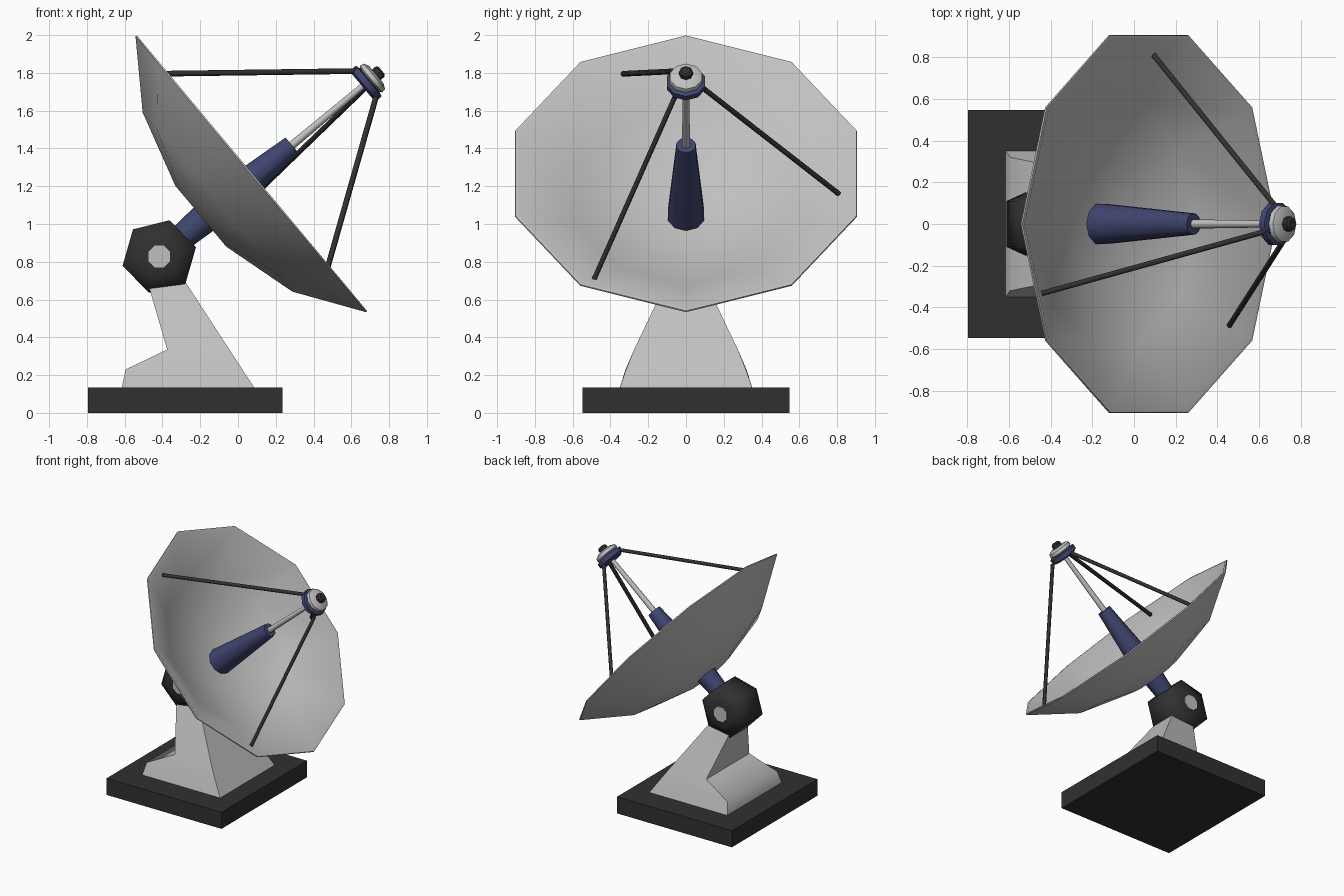
import bpy, bmesh, math
from mathutils import Matrix, Vector

cube = bpy.data.objects.get("Cube")
if cube:
    bpy.data.objects.remove(cube, do_unlink=True)


def material(name, rgb):
    m = bpy.data.materials.new(name)
    m.use_nodes = True
    m.diffuse_color = (*rgb, 1)
    m.node_tree.nodes["Principled BSDF"].inputs["Base Color"].default_value = (*rgb, 1)
    return m


GREY = material("light grey", (0.53, 0.53, 0.53))
DARK = material("charcoal", (0.03, 0.03, 0.03))
BLUE = material("navy blue", (0.05, 0.06, 0.16))


def finish(name, bm, mat, angle):
    """Turn a bmesh into a shaded object."""
    bmesh.ops.remove_doubles(bm, verts=bm.verts, dist=1e-5)
    bmesh.ops.recalc_face_normals(bm, faces=bm.faces)
    mesh = bpy.data.meshes.new(name)
    bm.to_mesh(mesh)
    bm.free()
    mesh.materials.append(mat)
    ob = bpy.data.objects.new(name, mesh)
    bpy.context.collection.objects.link(ob)
    bpy.ops.object.select_all(action="DESELECT")
    ob.select_set(True)
    bpy.context.view_layer.objects.active = ob
    bpy.ops.object.shade_smooth_by_angle(angle=math.radians(angle))
    return ob


def loft(name, rings, mat, angle):
    """Skin a stack of equal-length rings and cap both ends."""
    bm = bmesh.new()
    loops = [[bm.verts.new(p) for p in ring] for ring in rings]
    n = len(loops[0])
    for a, b in zip(loops, loops[1:]):
        for i in range(n):
            j = (i + 1) % n
            bm.faces.new((a[i], a[j], b[j], b[i]))
    bm.faces.new(loops[0])
    bm.faces.new(loops[-1])
    return finish(name, bm, mat, angle)


def lathe(name, profile, frame, sides, mat, angle=50, phase=0):
    """Turn (radius, height) pairs about the frame's z axis."""
    steps = [phase + math.tau * i / sides for i in range(sides)]
    rings = [[frame @ Vector((r * math.cos(a), r * math.sin(a), h)) for a in steps]
             for r, h in profile]
    return loft(name, rings, mat, angle)


def frame_at(origin, axis, up):
    """Frame with z along axis and x close to up."""
    z = Vector(axis).normalized()
    y = z.cross(Vector(up)).normalized()
    rot = Matrix((y.cross(z), y, z)).transposed().to_4x4()
    return Matrix.Translation(origin) @ rot


# Base slab
bm = bmesh.new()
bmesh.ops.create_cube(bm, size=1, matrix=Matrix.Translation((-0.28, 0, 0.0675))
                      @ Matrix.Diagonal((1.03, 1.095, 0.135, 1)))
finish("base_slab", bm, DARK, 30)

# Pedestal: rear x, rear half width, front x, front half width, rear z, front z
levels = [(-0.615, 0.35, 0.085, 0.35, 0.135, 0.135),
          (-0.595, 0.32, 0.02, 0.315, 0.23, 0.235),
          (-0.375, 0.275, -0.045, 0.275, 0.335, 0.335),
          (-0.475, 0.11, -0.27, 0.11, 0.68, 0.68),
          (-0.48, 0.09, -0.31, 0.09, 0.74, 0.74)]
loft("pedestal", [[(rx, -rw, rz), (fx, -fw, fz), (fx, fw, fz), (rx, rw, rz)]
                  for rx, rw, fx, fw, rz, fz in levels], GREY, 60)

# Pivot hub with a light cap on each side
hub = frame_at((-0.417, 0, 0.828), (0, -1, 0), (1, 0, 0))
lathe("pivot_hub", [(0.11, -0.15), (0.2, -0.11), (0.2, 0.11), (0.11, 0.15)],
      hub, 6, DARK, 70, math.radians(14))
for side, h in (("front", 0.148), ("rear", -0.156)):
    lathe(side + "_pivot_cap", [(0.062, h), (0.062, h + 0.008)], hub, 8, GREY, 30,
          math.pi / 8)

# Dish shell, ten sided
tilt = (0.767, 0, 0.641)
up = (-0.641, 0, 0.767)
dish = frame_at((0.0725, 0, 1.2675), tilt, up)
lathe("dish", [(0.001, -0.352), (0.21, -0.352), (0.618, -0.236), (0.952, -0.006),
               (0.95, 0.002), (0.932, 0.002), (0.6, -0.208), (0.205, -0.325),
               (0.001, -0.325)], dish, 10, GREY, 45)

# Parts along the boresight
axis = frame_at((0.0866, 0, 1.2505), tilt, up)
lathe("rear_shaft", [(0.066, -0.56), (0.082, -0.33)], axis, 10, BLUE)
lathe("feed_cone", [(0.102, -0.34), (0.098, -0.27), (0.053, 0.26)], axis, 10, BLUE)
lathe("feed_rod", [(0.022, 0.25), (0.016, 0.77)], axis, 8, GREY)
lathe("receiver_collar", [(0.085, 0.745), (0.106, 0.757), (0.106, 0.79), (0.08, 0.796)],
      axis, 10, BLUE, 40)
lathe("receiver_head", [(0.07, 0.79), (0.092, 0.805), (0.088, 0.828), (0.06, 0.842)],
      axis, 10, GREY, 40)
lathe("receiver_tip", [(0.036, 0.83), (0.036, 0.868), (0.024, 0.878)], axis, 8, DARK, 40)

# Three support struts
struts = {"upper": ((-0.45, -0.335, 1.795), (0.65, -0.03, 1.81)),
          "left": ((0.09, 0.815, 1.155), (0.69, 0.07, 1.735)),
          "lower": ((0.455, -0.49, 0.7), (0.73, -0.06, 1.67))}
for name, (a, b) in struts.items():
    d = Vector(b) - Vector(a)
    lathe(name + "_strut", [(0.015, 0), (0.015, d.length)],
          frame_at(a, d, (0, 0, 1)), 6, DARK, 65)
